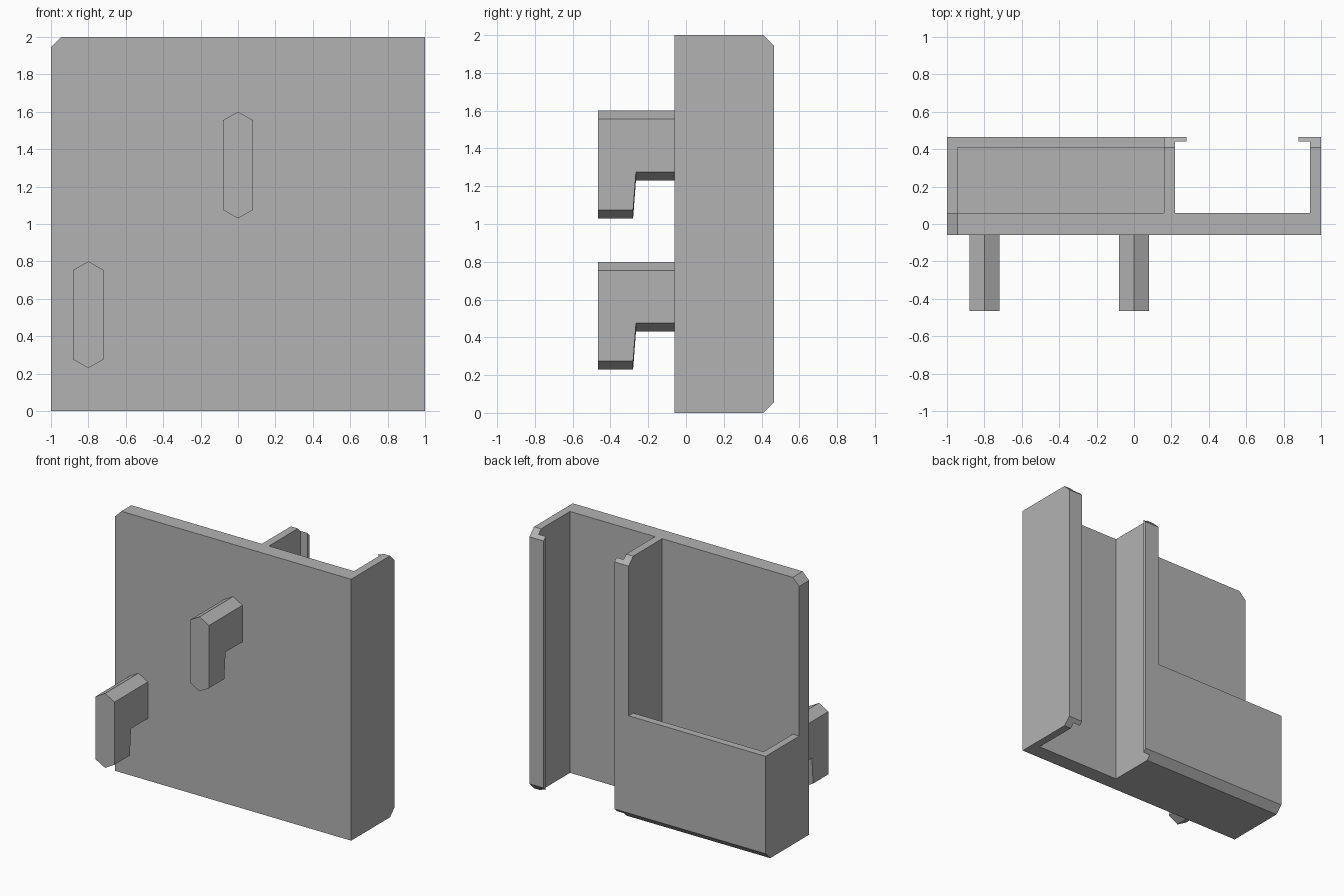
import bpy
import bmesh
from mathutils import Vector

cube = bpy.data.objects.get("Cube")
if cube:
    bpy.data.objects.remove(cube, do_unlink=True)

grey = bpy.data.materials.new("plain grey")
grey.use_nodes = True
colour = (0.45, 0.45, 0.45, 1)
grey.diffuse_color = colour
grey.node_tree.nodes["Principled BSDF"].inputs["Base Color"].default_value = colour


def loft(name, rings):
    """Join matching closed rings of points and cap both ends."""
    bm = bmesh.new()
    rows = [[bm.verts.new(p) for p in ring] for ring in rings]
    n = len(rows[0])
    for a, b in zip(rows, rows[1:]):
        for i in range(n):
            j = (i + 1) % n
            bm.faces.new((a[i], a[j], b[j], b[i]))
    bm.faces.new(rows[0])
    bm.faces.new(rows[-1])
    bmesh.ops.recalc_face_normals(bm, faces=bm.faces)
    mesh = bpy.data.meshes.new(name)
    bm.to_mesh(mesh)
    bm.free()
    mesh.materials.append(grey)
    obj = bpy.data.objects.new(name, mesh)
    bpy.context.collection.objects.link(obj)
    return obj


def prism(name, profile, axis, start, end):
    """Extrude a 2D profile along x (0), y (1) or z (2)."""
    def place(p, t):
        co = list(p)
        co.insert(axis, t)
        return Vector(co)
    return loft(name, [[place(p, t) for p in profile] for t in (start, end)])


def rect(a0, a1, b0, b1):
    return [(a0, b0), (a1, b0), (a1, b1), (a0, b1)]


def cut(target, cutter):
    cutter.hide_render = True
    mod = target.modifiers.new("cut", 'BOOLEAN')
    mod.operation = 'DIFFERENCE'
    mod.solver = 'EXACT'
    mod.object = cutter
    bpy.context.view_layer.objects.active = target
    bpy.ops.object.modifier_apply(modifier=mod.name)
    bpy.data.objects.remove(cutter, do_unlink=True)


FRONT, PLATE, BACK = -0.06, 0.06, 0.465   # y of plate faces and rear
WALL, LIP, TRAY_TOP = 0.055, 0.44, 0.8
DIV = 0.16                                # tray side of the divider

# Back plate, solid tray block, divider and lipped channel in one outline
holder = prism("holder_body", [
    (-1, FRONT), (1, FRONT), (1, BACK), (0.88, BACK), (0.88, LIP),
    (0.94, LIP), (0.94, PLATE), (0.22, PLATE), (0.22, LIP),
    (0.28, LIP), (0.28, BACK), (-1, BACK)], 2, 0, 2)

# Lower the tray block, then hollow it
cut(holder, prism("tray_clearance", rect(-2, DIV, PLATE, 1), 2, TRAY_TOP, 3))
cut(holder, prism("tray_pocket", rect(-1 + WALL, DIV, PLATE, BACK - WALL), 2, WALL, 1))

# Chamfer the rear top and bottom edges
for z, s in ((0, 1), (2, -1)):
    cut(holder, prism("edge_chamfer", [
        (BACK - 2 * WALL, z - s * WALL), (BACK + WALL, z - s * WALL),
        (BACK + WALL, z + s * 2 * WALL)], 0, -2, 2))

# Clip the upper right corner of the plate
cut(holder, prism("corner_chamfer", [
    (-1 - WALL, 2 - 2 * WALL), (-1 - WALL, 2 + WALL),
    (-1 + 2 * WALL, 2 + WALL)], 1, -1, 1))


# Hanging hooks with ridged top and underside
def hook(name, x, top):
    def ring(dx, inset):
        hi, arm, low = top - inset, top - 0.37 + inset, top - 0.57 + inset
        side = [(FRONT, hi), (-BACK, hi), (-BACK, low),
                (-0.28, low), (-0.265, arm), (FRONT, arm)]
        return [Vector((x + dx, y, z)) for y, z in side]
    return loft(name, [ring(-0.08, 0.045), ring(0, 0), ring(0.08, 0.045)])


hook("lower_hook", -0.8, 0.8)
hook("upper_hook", 0, 1.6)
